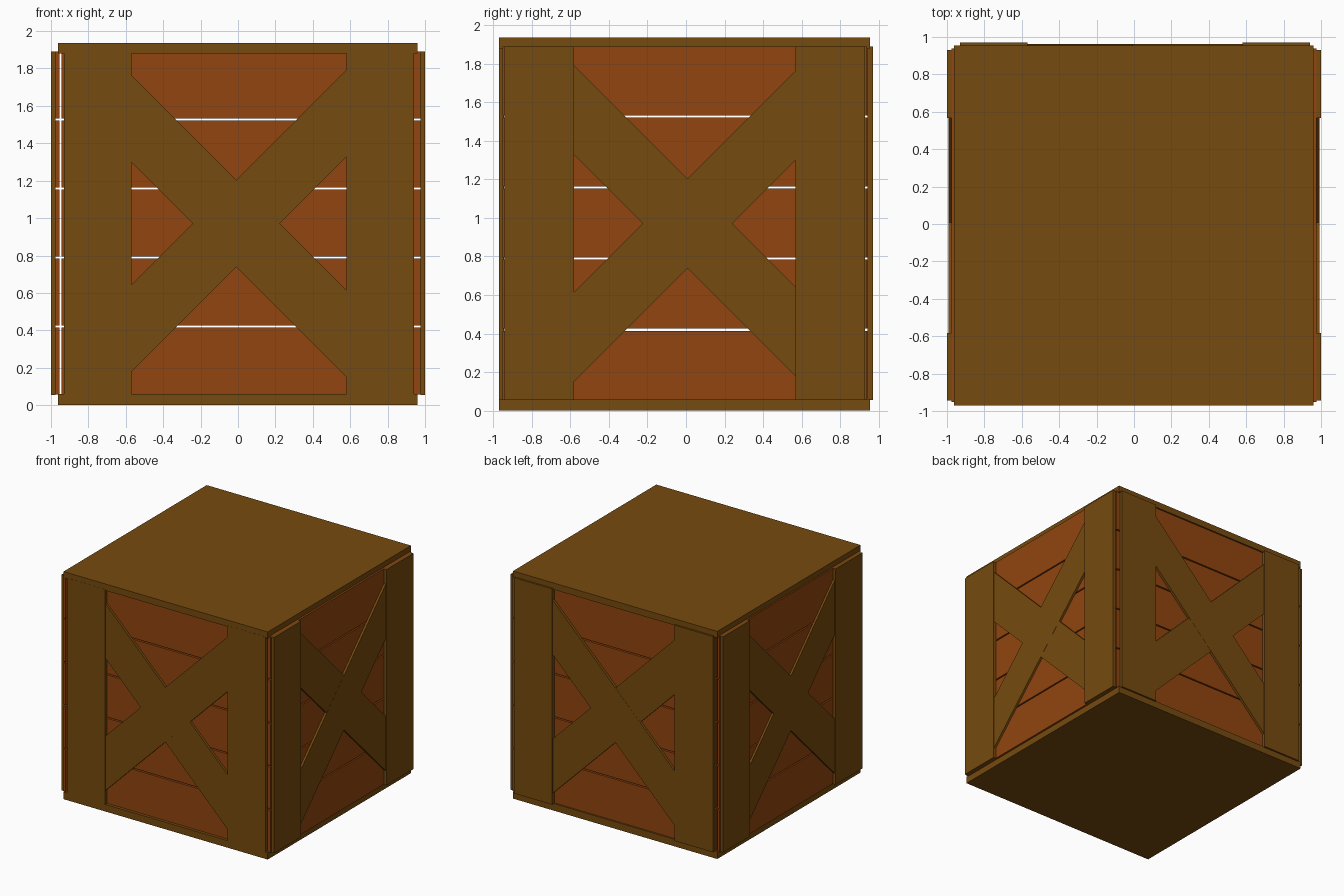
import bpy, bmesh

if "Cube" in bpy.data.objects:
    bpy.data.objects.remove(bpy.data.objects["Cube"])


def material(name, rgb):
    m = bpy.data.materials.new(name)
    m.diffuse_color = (*rgb, 1)
    m.use_nodes = True
    m.node_tree.nodes["Principled BSDF"].inputs["Base Color"].default_value = m.diffuse_color
    return m


BROWN = material("brown_frame_wood", (0.181, 0.069, 0.0045))
ORANGE = material("orange_plank_wood", (0.283, 0.058, 0.0045))


def plate(name, axis, outline, d0, d1, mat):
    """Extrude an outline of (u, z) points from depth d0 to d1 along x or y."""
    bm = bmesh.new()
    rings = []
    for d in (d0, d1):
        rings.append([bm.verts.new((d, u, z) if axis == "x" else (u, d, z)) for u, z in outline])
    a, b = rings
    n = len(a)
    bm.faces.new(a)
    bm.faces.new(b)
    for i in range(n):
        j = (i + 1) % n
        bm.faces.new((a[i], a[j], b[j], b[i]))
    bmesh.ops.recalc_face_normals(bm, faces=bm.faces)
    me = bpy.data.meshes.new(name)
    bm.to_mesh(me)
    bm.free()
    me.materials.append(mat)
    ob = bpy.data.objects.new(name, me)
    bpy.context.collection.objects.link(ob)


def rect(u0, u1, z0, z1):
    return [(u0, z0), (u1, z0), (u1, z1), (u0, z1)]


# Lid and base boards
for name, z0, z1 in (("base_board", 0, 0.06), ("lid_board", 1.88, 1.936)):
    plate(name, "y", rect(-0.963, 0.959, z0, z1), -0.97, 0.955, BROWN)


def wall(name, axis, centre, half, inner, mid, brace, outer, rise_z, fall_z):
    """One crate wall: five planks, two uprights and a crossed brace."""
    for i in range(5):
        z = 0.056 + i * 0.369
        plate(f"{name}_plank_{i + 1}", axis,
              rect(centre - half, centre + half, z, z + 0.358), inner, mid, ORANGE)
    for tag, s in (("a", -1), ("b", 1)):
        u0, u1 = sorted((centre + s * 0.575, centre + s * 0.936))
        plate(f"{name}_upright_{tag}", axis, rect(u0, u1, 0.055, 1.89), mid, outer, BROWN)
    e, w = 0.60, 0.232
    for tag, s, zc, inset in (("rising", 1, rise_z, 0), ("falling", -1, fall_z, 0.001)):
        pts = [(centre - e, zc - s * e - w), (centre + e, zc + s * e - w),
               (centre + e, zc + s * e + w), (centre - e, zc - s * e + w)]
        d = brace - inset if brace > 0 else brace + inset
        plate(f"{name}_{tag}_brace", axis, pts, mid, d, BROWN)


# Four walls
wall("front", "y", 0.005, 0.948, -0.92, -0.945, -0.966, -0.971, 0.985, 0.957)
wall("back", "y", 0.005, 0.948, 0.92, 0.942, 0.963, 0.97, 0.985, 0.957)
wall("right", "x", -0.007, 0.946, 0.953, 0.975, 0.993, 1.0, 0.957, 0.985)
wall("left", "x", -0.007, 0.946, -0.955, -0.975, -0.993, -1.0, 0.957, 0.985)
